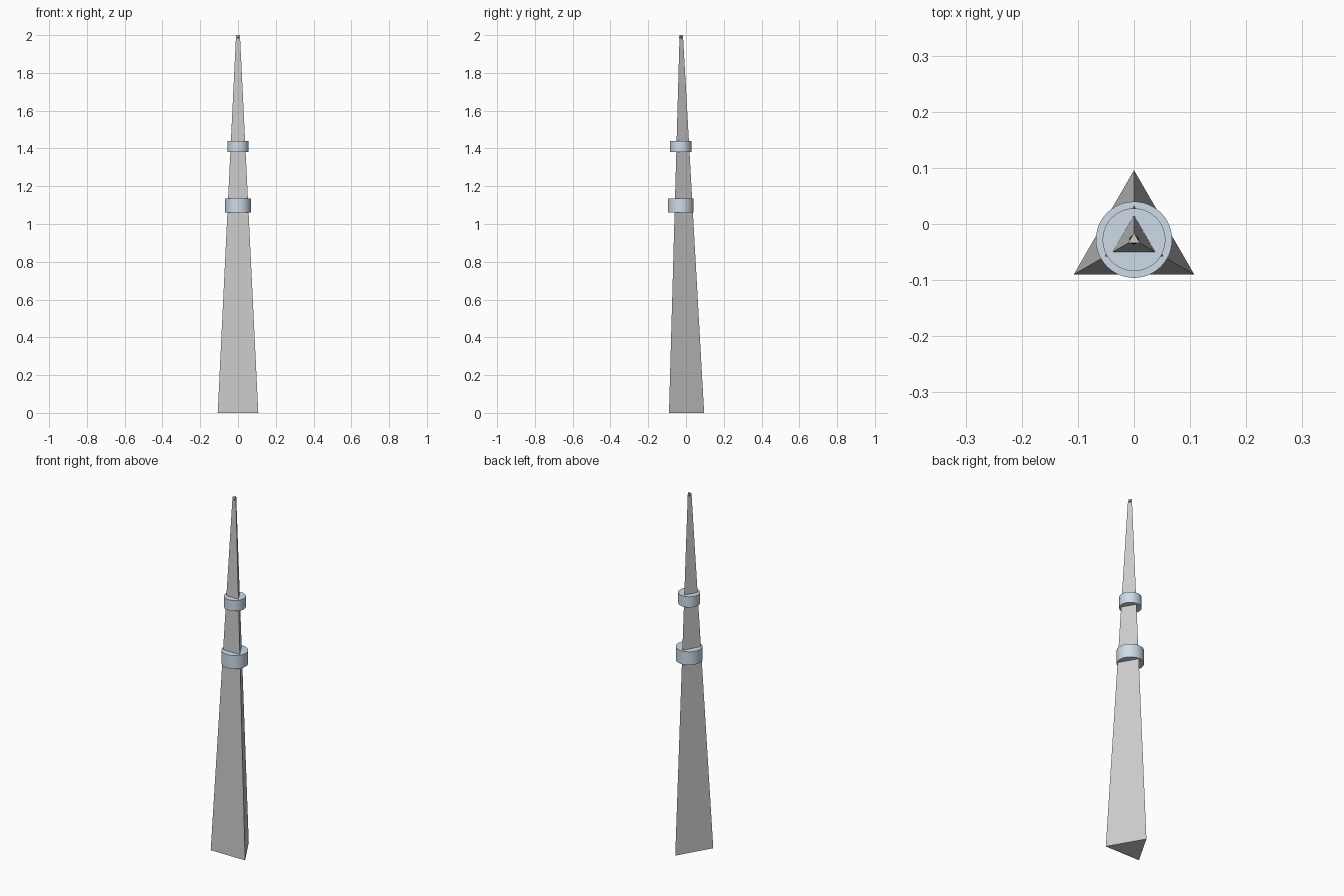
import bpy, math

if "Cube" in bpy.data.objects:
    bpy.data.objects.remove(bpy.data.objects["Cube"])

CY = -0.028          # tower axis
BASE_R, TOP_R, H = 0.124, 0.012, 2.0


def material(name, color):
    m = bpy.data.materials.new(name)
    m.diffuse_color = color
    m.use_nodes = True
    m.node_tree.nodes["Principled BSDF"].inputs["Base Color"].default_value = m.diffuse_color
    return m


def finish(name, mat=None, smooth=False):
    ob = bpy.context.object
    ob.name = name
    if mat:
        ob.data.materials.append(mat)
    if smooth:
        bpy.ops.object.shade_smooth_by_angle()
    return ob


steel = material("pale_blue", (0.62, 0.71, 0.81, 1))
dark = material("dark", (0.03, 0.03, 0.03, 1))

# Three-sided tapering tower, one corner pointing back
bpy.ops.mesh.primitive_cone_add(vertices=3, radius1=BASE_R, radius2=TOP_R, depth=H,
                                location=(0, CY, H / 2))
tower = finish("tower")
# make sure a corner points towards +y
if max(v.co.y for v in tower.data.vertices) < BASE_R * 0.9:
    tower.rotation_euler.z = math.pi / 2

# Round observation decks
for name, r, z0, z1 in (("lower_deck", 0.068, 1.06, 1.135),
                        ("upper_deck", 0.056, 1.38, 1.44)):
    bpy.ops.mesh.primitive_cylinder_add(vertices=48, radius=r, depth=z1 - z0,
                                        location=(0, CY, (z0 + z1) / 2))
    finish(name, steel, True)

# Tiny round beacon showing through each face near the tip
bpy.ops.mesh.primitive_uv_sphere_add(segments=16, ring_count=8, radius=0.0085,
                                     location=(0, CY, 1.987))
finish("tip_beacon", dark, True)
